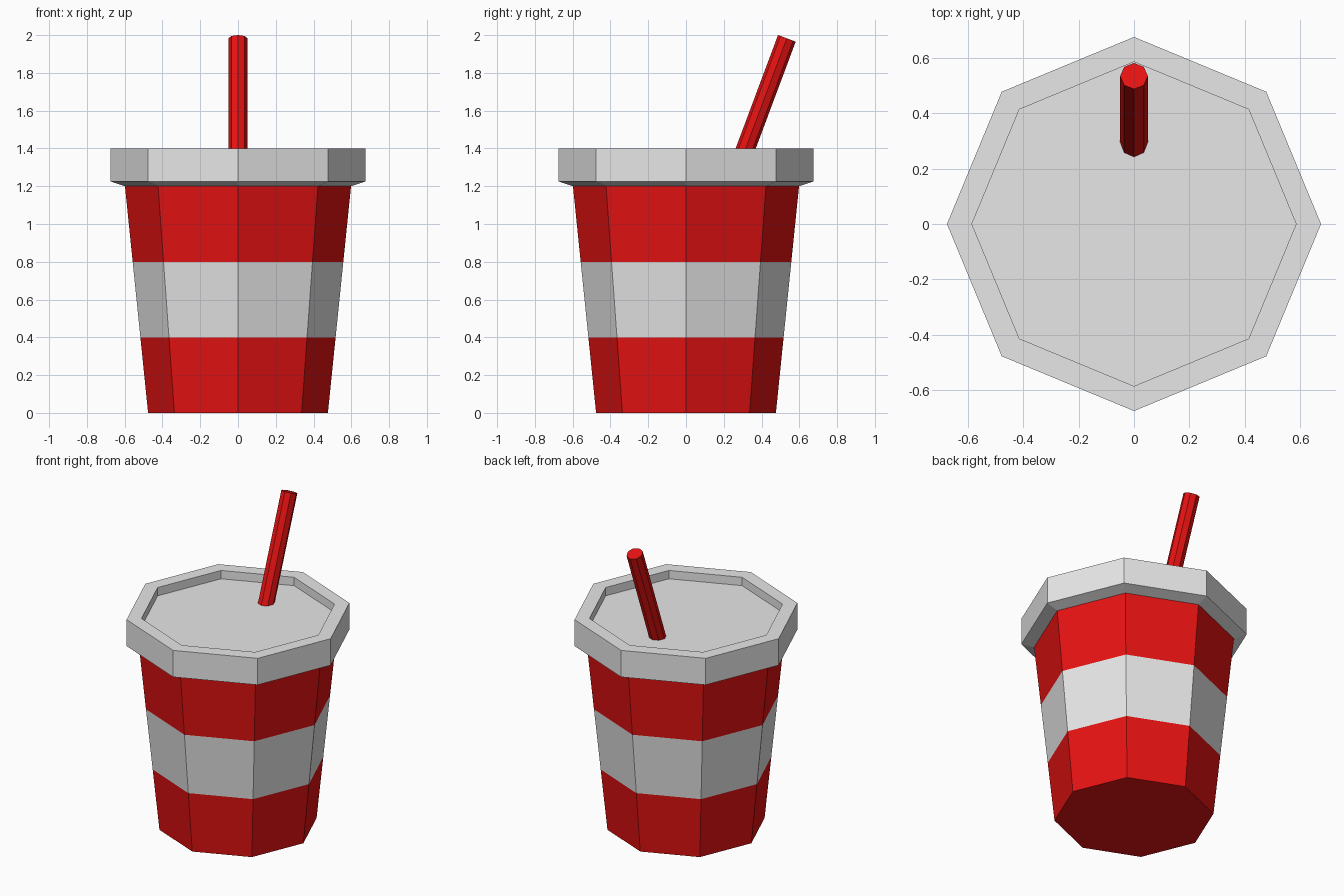
import bpy, bmesh, math
from mathutils import Matrix

if "Cube" in bpy.data.objects:
    bpy.data.objects.remove(bpy.data.objects["Cube"])

SIDES = 8


def material(name, rgb):
    m = bpy.data.materials.new(name)
    m.diffuse_color = (*rgb, 1.0)
    m.use_nodes = True
    m.node_tree.nodes["Principled BSDF"].inputs["Base Color"].default_value = m.diffuse_color
    return m


red = material("red", (0.8, 0.006, 0.006))
white = material("white", (0.8, 0.8, 0.8))


def lathe(name, profile, mats, matrix=Matrix(), rule=None):
    """Faceted solid from (radius, z) rings, capped at both ends."""
    bm = bmesh.new()
    rings = [[bm.verts.new((r * math.cos(math.tau * i / SIDES),
                            r * math.sin(math.tau * i / SIDES), z))
              for i in range(SIDES)] for r, z in profile]
    for a, b in zip(rings, rings[1:]):
        for i in range(SIDES):
            j = (i + 1) % SIDES
            bm.faces.new((a[i], a[j], b[j], b[i]))
    bm.faces.new(rings[0][::-1])
    bm.faces.new(rings[-1])
    if rule:
        for f in bm.faces:
            f.material_index = rule(f.calc_center_median())
    bm.transform(matrix)
    bmesh.ops.recalc_face_normals(bm, faces=bm.faces)
    me = bpy.data.meshes.new(name)
    bm.to_mesh(me)
    bm.free()
    for m in mats:
        me.materials.append(m)
    ob = bpy.data.objects.new(name, me)
    bpy.context.collection.objects.link(ob)
    return ob


# tapered cup with a white middle band
lathe("cup", [(0.476 + 0.102 * z, z) for z in (0, 0.4, 0.8, 1.2)], [red, white],
      rule=lambda c: int(0.4 < c.z < 0.8))

# lid with flared underside and recessed top
lathe("lid", [(0.598, 1.2), (0.675, 1.225), (0.675, 1.4),
              (0.585, 1.4), (0.585, 1.345)], [white])

# straw leaning backwards out of the lid
tilt = math.radians(20.5)
lathe("straw", [(0.05, -0.70), (0.05, 0)], [red],
      Matrix.Translation((0, 0.534, 1.983)) @ Matrix.Rotation(-tilt, 4, 'X'))
